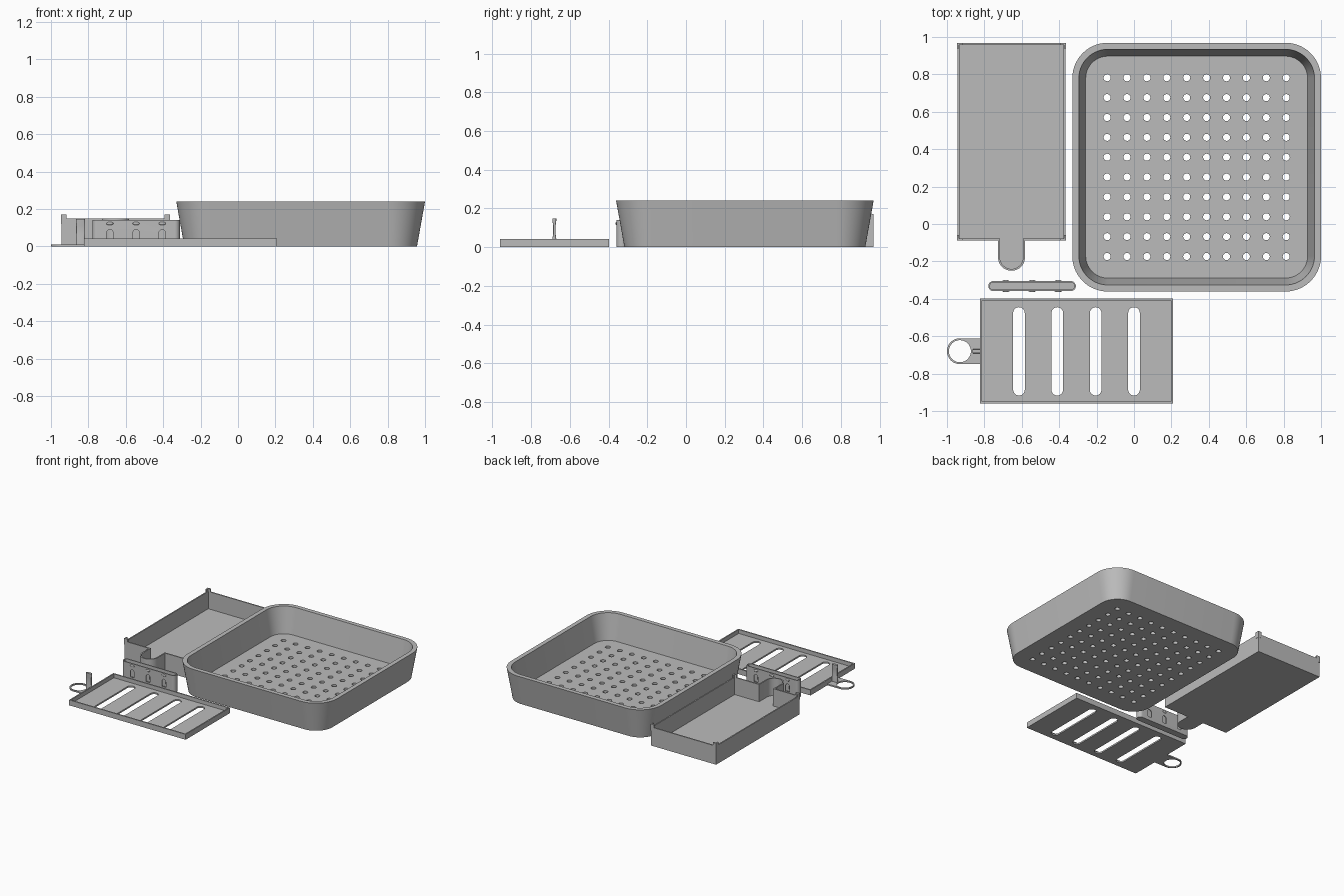
import bpy, bmesh, math

if "Cube" in bpy.data.objects:
    bpy.data.objects.remove(bpy.data.objects["Cube"])

GREY = bpy.data.materials.new("plain grey")
GREY.diffuse_color = (0.5, 0.5, 0.5, 1)
GREY.use_nodes = True
GREY.node_tree.nodes["Principled BSDF"].inputs["Base Color"].default_value = GREY.diffuse_color


def rounded(cx, cy, hx, hy, r=0, seg=10):
    """Counter-clockwise rectangle outline with corner radius r."""
    pts = []
    for i, (sx, sy) in enumerate([(1, 1), (-1, 1), (-1, -1), (1, -1)]):
        for k in range(seg + 1 if r else 1):
            a = math.pi / 2 * (i + (k / seg if r else 0))
            ox, oy = (r * math.cos(a), r * math.sin(a)) if r else (0, 0)
            pts.append((cx + sx * (hx - r) + ox, cy + sy * (hy - r) + oy))
    return pts


def at(pts, z):
    return [(x, y, z) for x, y in pts]


def add_loft(bm, loops):
    """Skin matching loops and cap both ends."""
    rows = [[bm.verts.new(p) for p in loop] for loop in loops]
    n = len(rows[0])
    for a, b in zip(rows, rows[1:]):
        for i in range(n):
            j = (i + 1) % n
            bm.faces.new((a[i], a[j], b[j], b[i]))
    bm.faces.new(rows[0][::-1])
    bm.faces.new(rows[-1])


def make(name, lofts):
    bm = bmesh.new()
    for loops in lofts:
        add_loft(bm, loops)
    bmesh.ops.recalc_face_normals(bm, faces=bm.faces)
    me = bpy.data.meshes.new(name)
    bm.to_mesh(me)
    bm.free()
    ob = bpy.data.objects.new(name, me)
    bpy.context.collection.objects.link(ob)
    me.materials.append(GREY)
    return ob


def cut(ob, lofts):
    """Subtract closed prisms from an object."""
    cutter = make("cutter", lofts)
    cutter.hide_render = True
    mod = ob.modifiers.new("cut", "BOOLEAN")
    mod.operation, mod.solver, mod.object = "DIFFERENCE", "EXACT", cutter
    dg = bpy.context.evaluated_depsgraph_get()
    ob.data = bpy.data.meshes.new_from_object(ob.evaluated_get(dg))
    ob.modifiers.clear()
    bpy.data.objects.remove(cutter)


def prism(pts, z0, z1):
    return [at(pts, z0), at(pts, z1)]


def shell(outline, height, floor, wall):
    """Open container: outline(d) gives the contour inset by d."""
    return [at(outline(0), 0), at(outline(0), height),
            at(outline(wall), height), at(outline(wall), floor)]


# Large tapered tray with drain holes
TX, TY, TH, FLOOR = 0.335, 0.304, 0.24, 0.035


def tray_loop(z, inset):
    d = 0.043 * (1 - z / TH) + inset
    return at(rounded(TX, TY, 0.665 - d, 0.665 - d, 0.19 - d, 14), z)


tray = make("drain_tray", [[tray_loop(0, 0), tray_loop(TH, 0),
                            tray_loop(TH, 0.035), tray_loop(FLOOR, 0.035)]])
cut(tray, [prism(rounded(TX + (i - 4.5) * 0.1064, TY + (j - 4.5) * 0.1062,
                         0.019, 0.019, 0.019, 4), -0.02, 0.06)
           for i in range(10) for j in range(10)])

# Collecting box with rounded spout at the front
BX, BY, BW, BD, SR = -0.655, 0.44, 0.289, 0.528, 0.072


def box_outline(d):
    x0, x1 = BX - BW + d, BX + BW - d
    y0, y1 = BY - BD + d, BY + BD - d
    r = SR - d
    arc = [(BX - r * math.cos(math.pi * k / 20), -0.178 - r * math.sin(math.pi * k / 20))
           for k in range(21)]
    return [(x1, y1), (x0, y1), (x0, y0), (BX - r, y0)] + arc + [(BX + r, y0), (x1, y0)]


make("collecting_box", [shell(box_outline, 0.148, 0.01, 0.01)])

# Raised angle tabs on the box corners
tabs = []
for sx in (-1, 1):
    for sy in (-1, 1):
        ell = [(0, 0), (0.03, 0), (0.03, 0.011), (0.011, 0.011), (0.011, 0.03), (0, 0.03)]
        pts = [(BX + sx * (BW + 0.002 - u), BY + sy * (BD + 0.001 - v)) for u, v in ell]
        tabs.append(prism(pts, 0.12, 0.171))
make("corner_tabs", tabs)

# Slotted lid with low rim
lid = make("slotted_lid", [shell(
    lambda d: rounded(-0.307, -0.679, 0.516 - d, 0.281 - d), 0.043, 0.012, 0.01)])
cut(lid, [prism(rounded(-0.615 + 0.205 * i, -0.681, 0.031, 0.236, 0.031), -0.02, 0.06)
          for i in range(4)])

# Pull ring on the lid
RX, RY = -0.931, -0.68
tab = [(RX - 0.069 * math.sin(math.pi * k / 24), RY + 0.069 * math.cos(math.pi * k / 24))
       for k in range(25)] + [(-0.82, RY - 0.069), (-0.82, RY + 0.069)]
ring = make("pull_ring", [prism(tab, 0, 0.011)])
cut(ring, [prism(rounded(RX, RY, 0.059, 0.059, 0.059), -0.02, 0.04)])

# Upright peg beside the lid, flared at both ends
make("peg", [[at(rounded(-0.842, RY, 0.024, w, w * 0.8, 4), z)
              for z, w in [(0.005, 0.012), (0.045, 0.010), (0.07, 0.006),
                           (0.11, 0.006), (0.135, 0.010), (0.147, 0.010)]]])

# Narrow holder with arched openings through both walls
HX, HY = -0.545, -0.332
holder = make("narrow_holder", [shell(
    lambda d: rounded(HX, HY, 0.234 - d, 0.027 - d, 0.027 - d), 0.14, 0.01, 0.008)])
arches = []
for i in (-1, 0, 1):
    cx = HX + i * 0.14
    prof = [(cx + 0.017 * math.cos(math.pi * k / 12), 0.073 + 0.017 * math.sin(math.pi * k / 12))
            for k in range(13)] + [(cx - 0.017, 0.03), (cx + 0.017, 0.03)]
    arches.append([[(x, y, z) for x, z in prof] for y in (HY - 0.06, HY + 0.06)])
cut(holder, arches)

# Small snap bumps above the openings
bumps = []
for i in (-1, 0, 1):
    for s in (-1, 1):
        loops = []
        for k in range(5):
            a = math.pi / 2 * k / 5
            e = rounded(0, 0, 1, 1, 1, 4)
            loops.append([(HX + i * 0.14 + 0.02 * math.cos(a) * u,
                           HY + s * (0.025 + 0.008 * math.sin(a)),
                           0.122 + 0.009 * math.cos(a) * v) for u, v in e])
        bumps.append(loops)
make("snap_bumps", bumps)

# Smooth curved walls, keep edges sharp
bpy.ops.object.select_all(action="DESELECT")
for ob in bpy.context.scene.objects:
    ob.select_set(True)
    bpy.context.view_layer.objects.active = ob
bpy.ops.object.shade_smooth_by_angle(angle=math.radians(30))
